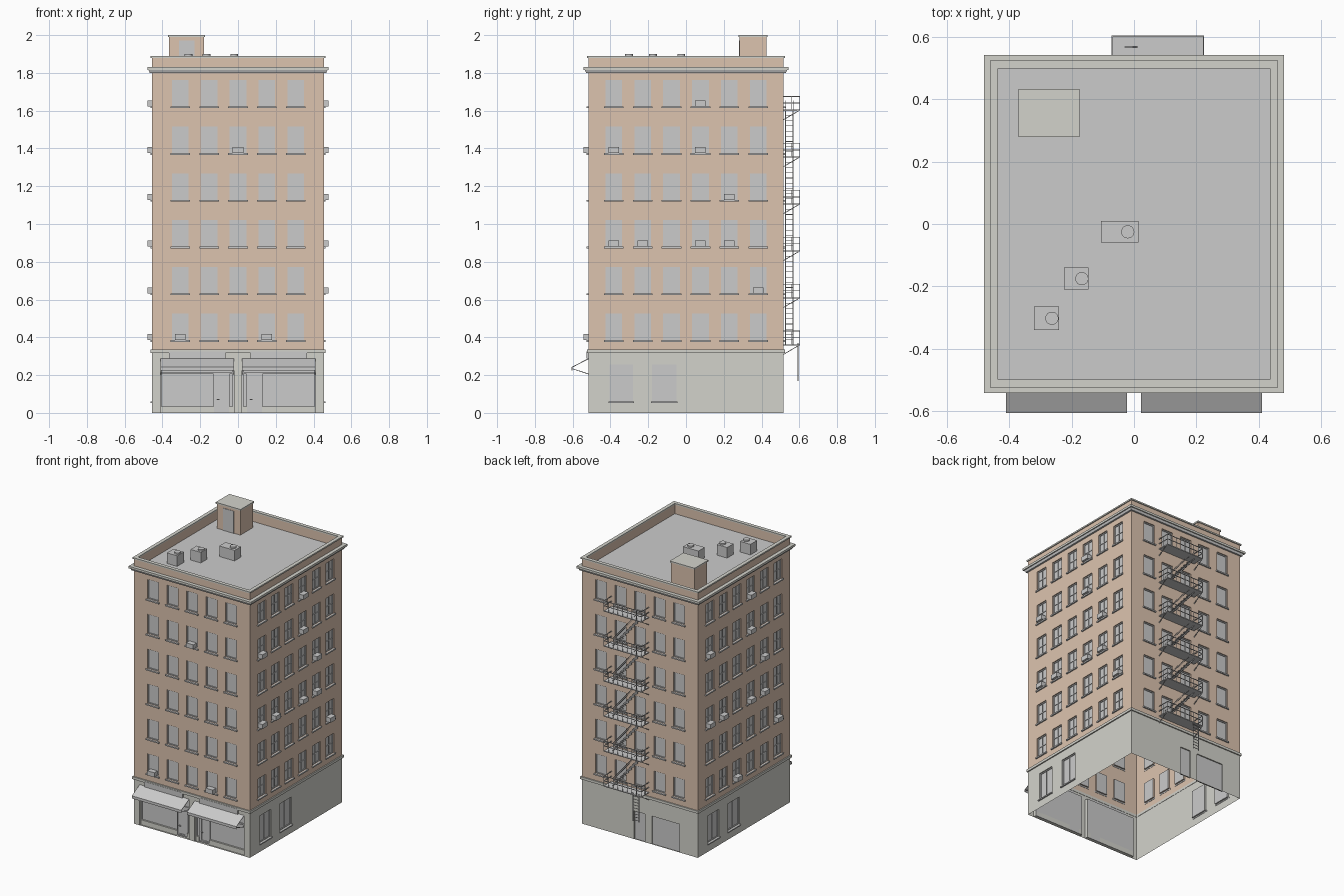
import bpy, bmesh, math
from mathutils import Matrix, Vector

if "Cube" in bpy.data.objects:
    bpy.data.objects.remove(bpy.data.objects["Cube"])

HX, HY = 0.455, 0.517          # half size of the wall shell
BASE, TOP, ROOF = 0.33, 1.81, 1.815


def material(name, rgb):
    m = bpy.data.materials.new(name)
    m.diffuse_color = (*rgb, 1)
    m.use_nodes = True
    m.node_tree.nodes["Principled BSDF"].inputs["Base Color"].default_value = m.diffuse_color
    return m


BRICK = material("brick", (0.72, 0.55, 0.43))
STONE = material("stone", (0.65, 0.65, 0.60))


def finish(name, bm, mat=None):
    me = bpy.data.meshes.new(name)
    bm.to_mesh(me)
    bm.free()
    ob = bpy.data.objects.new(name, me)
    bpy.context.collection.objects.link(ob)
    if mat:
        me.materials.append(mat)
    return ob


def quad(bm, pts):
    bm.faces.new([bm.verts.new(p) for p in pts])


def box(bm, x0, x1, y0, y1, z0, z1, M=Matrix()):
    S = Matrix.Diagonal((x1 - x0, y1 - y0, z1 - z0, 1))
    T = Matrix.Translation(((x0 + x1) / 2, (y0 + y1) / 2, (z0 + z1) / 2))
    bmesh.ops.create_cube(bm, size=1, matrix=M @ T @ S)


def bar(bm, p, q, t=0.004):
    p, q = Vector(p), Vector(q)
    R = (q - p).to_track_quat('Z', 'Y').to_matrix().to_4x4()
    S = Matrix.Diagonal((t, t, (q - p).length, 1))
    bmesh.ops.create_cube(bm, size=1, matrix=Matrix.Translation((p + q) / 2) @ R @ S)


def ring(name, profile, mat=None):
    """Sweep a closed (offset, z) profile around the building."""
    bm = bmesh.new()
    loops = [[bm.verts.new((sx * (HX + o), sy * (HY + o), z))
              for sx, sy in ((-1, -1), (1, -1), (1, 1), (-1, 1))] for o, z in profile]
    for i in range(len(loops)):
        a, b = loops[i], loops[(i + 1) % len(loops)]
        for j in range(4):
            k = (j + 1) % 4
            bm.faces.new((a[j], a[k], b[k], b[j]))
    bmesh.ops.recalc_face_normals(bm, faces=bm.faces)
    return finish(name, bm, mat)


# Each side is the front frame (u, -distance, z) turned by quarter turns
def side(k):
    half, dist = ((HX, HY), (HY, HX))[k % 2]
    return half, dist, Matrix.Rotation(k * math.pi / 2, 4, 'Z')


def wall(name, k, z0, z1, holes, depth, mat):
    """Wall sheet with rectangular openings, reveals and recessed panes."""
    half, d, M = side(k)
    bm, panes = bmesh.new(), bmesh.new()
    us = sorted({-half, half, *(u for h in holes for u in h[:2])})
    vs = sorted({z0, z1, *(v for h in holes for v in h[2:])})
    for a, b in zip(us, us[1:]):
        for c, e in zip(vs, vs[1:]):
            mu, mv = (a + b) / 2, (c + e) / 2
            if not any(h[0] < mu < h[1] and h[2] < mv < h[3] for h in holes):
                quad(bm, [M @ Vector((u, -d, v)) for u, v in ((a, c), (b, c), (b, e), (a, e))])
    for a, b, c, e in holes:
        cs = [(a, c), (b, c), (b, e), (a, e)]
        out = [M @ Vector((u, -d, v)) for u, v in cs]
        inn = [M @ Vector((u, depth - d, v)) for u, v in cs]
        for i in range(4):
            j = (i + 1) % 4
            quad(bm, (out[i], out[j], inn[j], inn[i]))
        quad(panes, inn)
    bmesh.ops.remove_doubles(bm, verts=bm.verts, dist=1e-5)
    finish(name, bm, mat)
    finish(name + "_panes", panes)


def frame(bm, k, a, b, c, e, y, t=0.006, th=0.005):
    """Four flat bars just inside an opening; y is the inset from the wall."""
    _, d, M = side(k)
    for r in ((a, a + t, c, e), (b - t, b, c, e), (a + t, b - t, c, c + t), (a + t, b - t, e - t, e)):
        box(bm, r[0], r[1], y - th - d, y - d, r[2], r[3], M)


# Upper walls with windows, sills and air conditioners
row_z = [0.385 + 0.2475 * i for i in range(6)]
side_ac = {(1, 5), (2, 0), (2, 1), (2, 3), (2, 4), (3, 4), (4, 0), (4, 3), (5, 3)}
acs = [{(0, 0), (0, 3), (4, 2)}, side_ac, set(), side_ac | {(0, 2)}]
for k, label in enumerate(("front", "right", "back", "left")):
    n = 6 if k % 2 else 5
    cols = [(i - (n - 1) / 2) * 0.153 for i in range(n)]
    _, d, M = side(k)
    wall(label + "_wall", k, BASE, TOP,
         [(u - 0.044, u + 0.044, z, z + 0.14) for u in cols for z in row_z], 0.012, BRICK)
    frames, sills, units = bmesh.new(), bmesh.new(), bmesh.new()
    for r, z in enumerate(row_z):
        for c, u in enumerate(cols):
            frame(frames, k, u - 0.044, u + 0.044, z, z + 0.14, 0.012)
            if k % 2:
                box(frames, u - 0.038, u + 0.038, 0.008 - d, 0.012 - d, z + 0.068, z + 0.073, M)
                box(frames, u - 0.002, u + 0.002, 0.008 - d, 0.012 - d, z + 0.006, z + 0.134, M)
            box(sills, u - 0.052, u + 0.052, -0.009 - d, 0.002 - d, z - 0.009, z, M)
            if (r, c) in acs[k]:
                box(units, u - 0.028, u + 0.028, -0.025 - d, 0.012 - d, z, z + 0.032, M)
    finish(label + "_window_frames", frames)
    finish(label + "_sills", sills)
    finish(label + "_air_conditioners", units)

# Ground floor walls
shops = [(-0.41, -0.022), (0.022, 0.41)]
side_holes = [(-0.405, -0.28, 0.06, 0.255), (-0.18, -0.05, 0.06, 0.255)]
wall("front_base", 0, 0, BASE, [(a, b, 0, 0.285) for a, b in shops], 0.025, STONE)
wall("right_base", 1, 0, BASE, side_holes, 0.012, STONE)
wall("back_base", 2, 0, BASE, [(-0.045, 0.04, 0, 0.2), (0.095, 0.31, 0, 0.2)], 0.008, STONE)
wall("left_base", 3, 0, BASE, side_holes, 0.012, STONE)
trim = bmesh.new()
for k in (1, 3):
    d, M = side(k)[1:]
    for h in side_holes:
        frame(trim, k, *h, 0.012)
        box(trim, (h[0] + h[1]) / 2 - 0.002, (h[0] + h[1]) / 2 + 0.002, 0.008 - d, 0.012 - d, h[2], h[3], M)
        box(trim, h[0] - 0.006, h[1] + 0.006, -0.009 - d, 0.002 - d, 0.052, 0.06, M)
finish("base_window_trim", trim)

# Shop fronts, signs and awnings
front, plinth, sign, awning = (bmesh.new() for _ in range(4))
for s in (-1, 1):
    a, b = sorted((s * 0.022, s * 0.41))
    d0, d1 = sorted((s * 0.047, s * 0.127))
    yb = -HY + 0.025
    frame(front, 0, a, b, 0, 0.285, 0.025, 0.006, 0.008)
    box(front, a, b, yb - 0.008, yb, 0.207, 0.217)
    for x in (d0, d1):
        box(front, x - 0.003, x + 0.003, yb - 0.008, yb, 0, 0.207)
    frame(front, 0, d0 + 0.003, d1 - 0.003, 0.004, 0.205, 0.025, 0.01, 0.004)
    hx = s * 0.087 + (-0.024)
    bar(front, (hx, yb - 0.012, 0.072), (hx + 0.014, yb - 0.012, 0.072), 0.005)
    bar(front, (hx, yb, 0.072), (hx, yb - 0.012, 0.072), 0.004)
    for p, q in ((a, d0), (d1, b)):
        box(plinth, p, q, yb - 0.012, yb, 0, 0.035)
    x0, x1 = sorted((s * 0.067, s * 0.365))
    box(sign, x0, x1, -HY - 0.01, -HY, 0.288, 0.326)
    prof = [(-HY, 0.289), (-0.605, 0.243), (-0.605, 0.224), (-0.602, 0.224), (-0.602, 0.24), (-HY, 0.284)]
    f = awning.faces.new([awning.verts.new((a, *p)) for p in prof])
    ext = bmesh.ops.extrude_face_region(awning, geom=[f])["geom"]
    bmesh.ops.translate(awning, vec=(b - a, 0, 0), verts=[v for v in ext if isinstance(v, bmesh.types.BMVert)])
    for x in (a + 0.003, b - 0.003):
        bar(awning, (x, -0.602, 0.234), (x, -HY, 0.206))
bmesh.ops.recalc_face_normals(awning, faces=awning.faces)
finish("shop_front_frames", front)
finish("shop_plinths", plinth, STONE)
finish("sign_boards", sign)
finish("awnings", awning)

# Bands, cornice, parapet and roof
ring("base_band", [(-0.002, 0.317), (0.008, 0.317), (0.008, 0.335), (-0.002, 0.335)], STONE)
ring("cornice_lower", [(-0.002, 1.8), (0.012, 1.8), (0.018, 1.815), (-0.002, 1.815)])
ring("cornice_upper", [(-0.002, 1.815), (0.025, 1.815), (0.025, 1.83), (-0.002, 1.83)], STONE)
ring("parapet", [(0, TOP), (0, 1.882), (-0.016, 1.882), (-0.016, TOP)], BRICK)
ring("coping", [(0.007, 1.88), (0.007, 1.89), (-0.019, 1.89), (-0.019, 1.88)], STONE)
bm = bmesh.new()
x, y = HX - 0.01, HY - 0.01
quad(bm, [(-x, -y, ROOF), (x, -y, ROOF), (x, y, ROOF), (-x, y, ROOF)])
finish("roof", bm)

# Roof stair house
bm = bmesh.new()
box(bm, -0.365, -0.18, 0.283, 0.427, ROOF, 1.992)
finish("stair_house", bm, BRICK)
bm = bmesh.new()
box(bm, -0.37, -0.175, 0.278, 0.432, 1.99, 2.0)
finish("stair_house_cap", bm, STONE)
bm = bmesh.new()
box(bm, -0.312, -0.23, 0.28, 0.284, ROOF, 1.972)
finish("stair_house_door", bm)

# Rooftop cooling units with round fans
bm = bmesh.new()
for x0, x1, y0, y1, fx, fy in ((-0.105, 0.015, -0.06, 0.01, -0.02, -0.025),
                               (-0.225, -0.145, -0.21, -0.14, -0.167, -0.175),
                               (-0.32, -0.24, -0.34, -0.265, -0.263, -0.302)):
    box(bm, x0, x1, y0, y1, ROOF, 1.89)
    bmesh.ops.create_cone(bm, cap_ends=True, segments=24, radius1=0.021, radius2=0.021, depth=0.01,
                          matrix=Matrix.Translation((fx, fy, 1.895)))
finish("cooling_units", bm)

# Fire escape: platforms, railings, brackets, stairs and drop ladder
decks, rails, stairs, ladder = (bmesh.new() for _ in range(4))
X0, X1, Y1 = -0.07, 0.223, 0.602
levels = [0.36 + 0.2485 * i for i in range(6)]
for i, z in enumerate(levels):
    box(decks, X0, X1, HY, Y1, z - 0.003, z + 0.003)
    for h in (0.038, 0.073):
        bar(rails, (X0, Y1, z + h), (X1, Y1, z + h))
        for x in (X0, X1):
            bar(rails, (x, HY, z + h), (x, Y1, z + h))
    for j in range(9):
        x = X0 + (X1 - X0) * j / 8
        bar(rails, (x, Y1, z), (x, Y1, z + 0.073), 0.003)
    for x in (X0, X1):
        bar(rails, (x, 0.56, z), (x, 0.56, z + 0.073), 0.003)
        bar(rails, (x, HY, z - 0.05), (x, Y1, z))
    if i < 5:
        lo, hi = Vector((0.18, 0, z)), Vector((-0.03, 0, levels[i + 1]))
        for y in (0.527, 0.567):
            o = Vector((0, y, 0))
            bar(stairs, lo + o, hi + o, 0.006)
            bar(stairs, lo + o + Vector((0, 0, 0.05)), hi + o + Vector((0, 0, 0.05)), 0.003)
        for j in range(1, 9):
            p = lo.lerp(hi, j / 9)
            box(stairs, p.x - 0.01, p.x + 0.01, 0.527, 0.567, p.z - 0.0015, p.z + 0.0015)
for x in (-0.045, 0.0):
    bar(ladder, (x, 0.593, 0.17), (x, 0.593, 0.37))
for j in range(9):
    bar(ladder, (-0.045, 0.593, 0.18 + j * 0.021), (0.0, 0.593, 0.18 + j * 0.021), 0.003)
finish("fire_escape_decks", decks)
finish("fire_escape_rails", rails)
finish("fire_escape_stairs", stairs)
finish("fire_escape_ladder", ladder)
